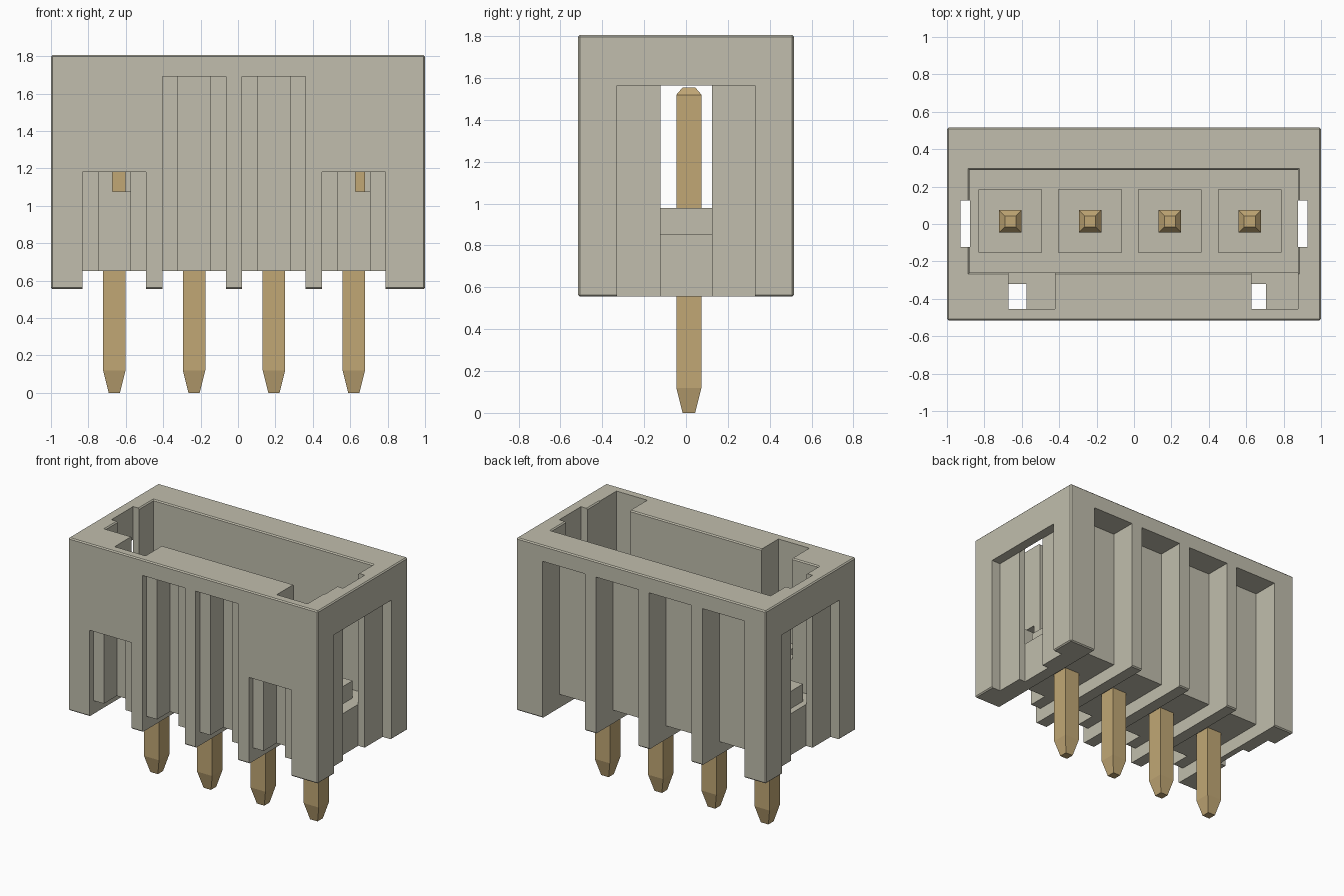
import bpy, bmesh

if "Cube" in bpy.data.objects:
    bpy.data.objects.remove(bpy.data.objects["Cube"], do_unlink=True)


def material(name, rgb):
    m = bpy.data.materials.new(name)
    m.use_nodes = True
    m.diffuse_color = (*rgb, 1)
    m.node_tree.nodes["Principled BSDF"].inputs["Base Color"].default_value = (*rgb, 1)
    return m


plastic = material("warm_grey_plastic", (0.533, 0.515, 0.418))
brass = material("brass", (0.533, 0.386, 0.178))


def stack(name, sections, mat):
    """Closed solid from rectangular sections (x0, x1, y0, y1, z), bottom to top."""
    bm = bmesh.new()
    rings = [[bm.verts.new(p) for p in ((x0, y0, z), (x1, y0, z), (x1, y1, z), (x0, y1, z))]
             for x0, x1, y0, y1, z in sections]
    bm.faces.new(rings[0][::-1])
    bm.faces.new(rings[-1])
    for a, b in zip(rings, rings[1:]):
        for i in range(4):
            j = (i + 1) % 4
            bm.faces.new((a[i], a[j], b[j], b[i]))
    mesh = bpy.data.meshes.new(name)
    bm.to_mesh(mesh)
    bm.free()
    mesh.materials.append(mat)
    ob = bpy.data.objects.new(name, mesh)
    bpy.context.collection.objects.link(ob)
    return ob


def box(name, x0, x1, y0, y1, z0, z1, mat=plastic):
    return stack(name, [(x0, x1, y0, y1, z0), (x0, x1, y0, y1, z1)], mat)


def apply_modifier(ob, mod):
    bpy.context.view_layer.objects.active = ob
    bpy.ops.object.modifier_apply(modifier=mod.name)


def cut_with(cutter):
    cutter.hide_render = True
    mod = housing.modifiers.new("cut", "BOOLEAN")
    mod.operation, mod.solver, mod.object = "DIFFERENCE", "EXACT", cutter
    apply_modifier(housing, mod)
    bpy.data.objects.remove(cutter, do_unlink=True)


def cut(*bounds):
    cut_with(box("cutter", *bounds))


BOTTOM, TOP = 0.555, 1.805
PINS = [-0.661, -0.235, 0.192, 0.619]
PIN_Y = 0.014

# Housing block with softened edges
housing = box("housing", -1, 1, -0.515, 0.515, BOTTOM, TOP)
bevel = housing.modifiers.new("soft_edges", "BEVEL")
bevel.width, bevel.segments = 0.008, 1
apply_modifier(housing, bevel)

# Main socket cavity with a chamfered rim
x0, x1, y0, y1, c = -0.879, 0.876, -0.26, 0.29, 0.008
cut_with(stack("cutter", [
    (x0, x1, y0, y1, 0.855),
    (x0, x1, y0, y1, TOP - c),
    (x0 - 2 * c, x1 + 2 * c, y0 - 2 * c, y1 + 2 * c, TOP + c)], plastic))

# Two polarising key slots behind the front wall
cut(-0.67, -0.422, -0.455, -0.2, 1.075, 2)
cut(0.629, 0.876, -0.455, -0.2, 1.075, 2)

# Side walls: wide shallow recess, narrow full-height latch channel
for s in (-1, 1):
    a, b = sorted((s * 1.1, s * 0.928))
    cut(a, b, -0.33, 0.33, 0.4, 1.565)
    a, b = sorted((s * 0.928, s * 0.876))
    cut(a, b, -0.123, 0.125, 0.4, 2)

# Per-pin grooves: underside, back wall, stepped front wall
for i, x in enumerate(PINS):
    top = 1.69 if i in (1, 2) else 1.18
    cut(x - 0.17, x + 0.17, -1, 1, 0.4, 0.652)
    cut(x - 0.17, x + 0.17, 0.32, 1, 0.4, 1.69)
    cut(x - 0.17, x + 0.17, -1, -0.468, 0.4, top)
    cut(x - 0.086, x + 0.086, -1, -0.32, 0.4, top)

# Raised pads on the cavity floor, and the contact pins
for i, x in enumerate(PINS, 1):
    box(f"floor_pad_{i}", x - 0.17, x + 0.17, -0.153, 0.185, 0.84, 0.98)
    stack(f"contact_pin_{i}",
          [(x - w, x + w, PIN_Y - w, PIN_Y + w, z)
           for w, z in ((0.03, 0), (0.06, 0.12), (0.06, 1.52), (0.03, 1.555))], brass)
